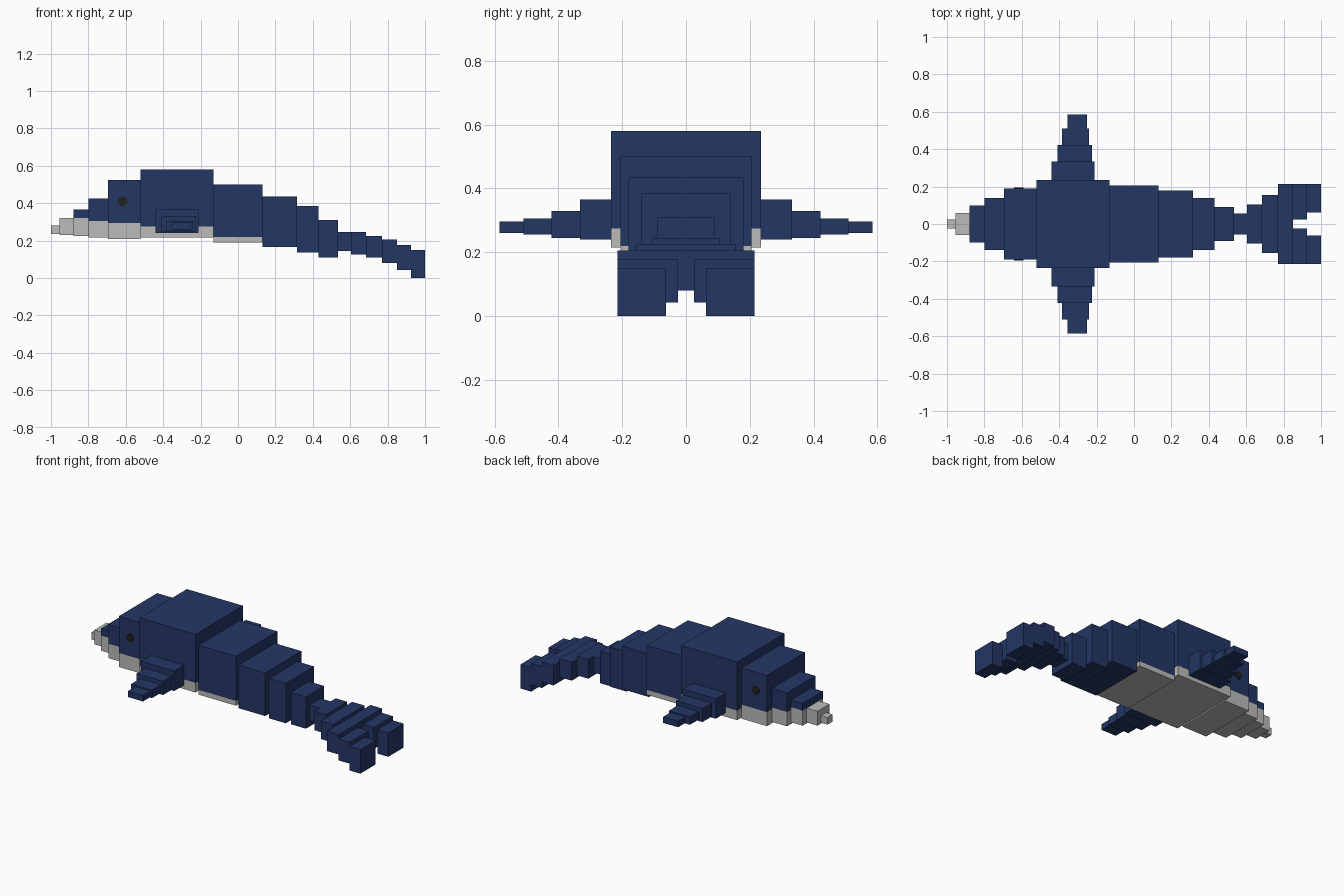
import bpy
import bmesh
from math import pi
from mathutils import Matrix, Vector

cube = bpy.data.objects.get("Cube")
if cube:
    bpy.data.objects.remove(cube, do_unlink=True)


def material(name, rgb):
    m = bpy.data.materials.new(name)
    m.use_nodes = True
    m.diffuse_color = (*rgb, 1)
    m.node_tree.nodes["Principled BSDF"].inputs["Base Color"].default_value = (*rgb, 1)
    return m


navy = material("navy skin", (0.017, 0.038, 0.130))
grey = material("pale grey belly", (0.50, 0.50, 0.49))
black = material("dark eye", (0.015, 0.015, 0.015))


def finish(bm, name, mats):
    mesh = bpy.data.meshes.new(name)
    bm.to_mesh(mesh)
    bm.free()
    for m in mats:
        mesh.materials.append(m)
    ob = bpy.data.objects.new(name, mesh)
    bpy.context.collection.objects.link(ob)
    return ob


def box(name, x, y, z, split=None):
    """Box from ranges; faces below the split height are belly coloured."""
    bm = bmesh.new()
    size = Vector((x[1] - x[0], y[1] - y[0], z[1] - z[0]))
    mid = Vector((x[0] + x[1], y[0] + y[1], z[0] + z[1])) / 2
    bmesh.ops.create_cube(bm, size=1, matrix=Matrix.Translation(mid) @ Matrix.Diagonal((*size, 1)))
    if split:
        bmesh.ops.bisect_plane(bm, geom=bm.verts[:] + bm.edges[:] + bm.faces[:],
                               plane_co=(0, 0, split), plane_no=(0, 0, 1))
        for f in bm.faces:
            f.material_index = int(f.calc_center_median().z < split)
    return finish(bm, name, (navy, grey))


# Head and body: name, x start, x end, half width, bottom, top, belly line
body = [
    ("snout_tip", -1.0, -.955, .025, .235, .28, .9),
    ("snout", -.955, -.88, .06, .23, .32, .9),
    ("brow", -.88, -.80, .10, .225, .365, .32),
    ("forehead", -.80, -.695, .14, .215, .425, .305),
    ("head", -.695, -.52, .19, .207, .525, .295),
    ("chest", -.52, -.13, .235, .215, .58, .275),
    ("midsection", -.13, .13, .205, .19, .50, .22),
    ("rear_body", .13, .315, .18, .165, .435, None),
    ("tail_base", .315, .43, .14, .135, .385, None),
    ("tail_stem", .43, .535, .09, .11, .31, None),
    ("tail_wrist", .535, .605, .055, .145, .245, None),
    ("fluke_root", .605, .685, .105, .125, .245, None),
    ("fluke_middle", .685, .77, .155, .11, .225, None),
    ("fluke_wide", .77, .85, .215, .08, .205, None),
]
for name, x0, x1, w, z0, z1, split in body:
    box(name, (x0, x1), (-w, w), (z0, z1), split)

# Flippers: x range, y range, z range from root to tip
flipper = [
    ("root", (-.44, -.21), (.235, .333), (.24, .365)),
    ("upper", (-.41, -.225), (.333, .422), (.245, .33)),
    ("lower", (-.385, -.24), (.422, .51), (.255, .305)),
    ("tip", (-.355, -.25), (.51, .585), (.26, .297)),
]
lobes = [
    ("lobe", (.85, .925), (.025, .215), (.043, .177)),
    ("lobe_tip", (.925, 1.0), (.062, .215), (0, .15)),
]
for side, s in (("front", -1), ("back", 1)):
    for prefix, parts in (("flipper", flipper), ("fluke", lobes)):
        for name, x, y, z in parts:
            box(f"{side}_{prefix}_{name}", x, sorted((s * y[0], s * y[1])), z)

    # Eye: thin octagonal plate on the side of the head
    bm = bmesh.new()
    bmesh.ops.create_cone(bm, cap_ends=True, segments=8, radius1=.027, radius2=.027, depth=.006,
                          matrix=Matrix.Translation((-.617, s * .191, .411))
                          @ Matrix.Rotation(pi / 2, 4, "X") @ Matrix.Rotation(pi / 8, 4, "Z"))
    finish(bm, f"{side}_eye", (black,))
